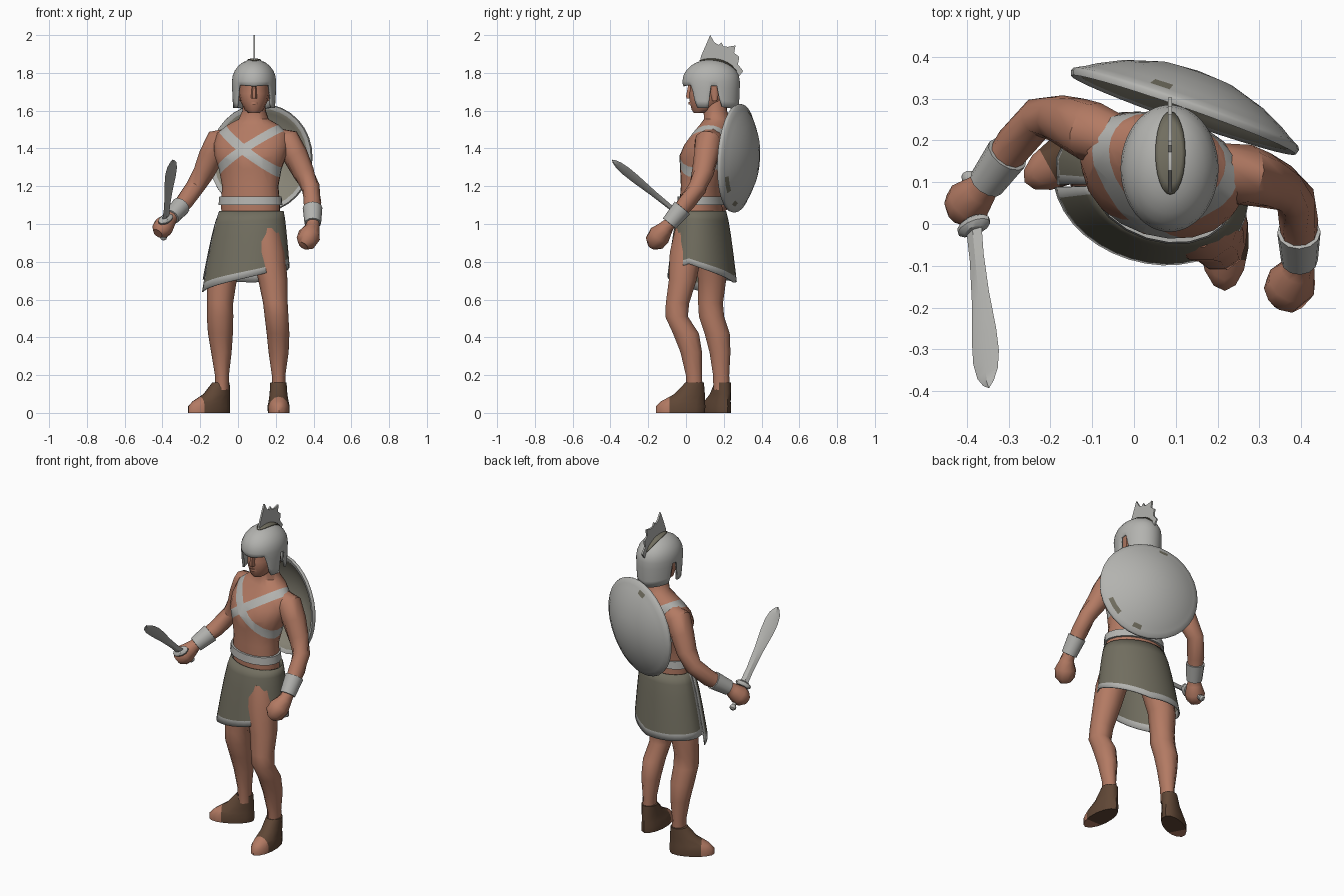
import bpy, bmesh, math
from mathutils import Vector, Matrix, Quaternion

if "Cube" in bpy.data.objects:
    bpy.data.objects.remove(bpy.data.objects["Cube"])

def material(name, rgb):
    m = bpy.data.materials.new(name)
    m.diffuse_color = (*rgb, 1)
    m.use_nodes = True
    m.node_tree.nodes["Principled BSDF"].inputs["Base Color"].default_value = m.diffuse_color
    return m

MATS = [material("skin", (0.45, 0.195, 0.125)), material("silver", (0.45, 0.45, 0.43)),
        material("olive_cloth", (0.165, 0.155, 0.115)), material("brown_leather", (0.115, 0.062, 0.036)),
        material("shield_lining", (0.27, 0.255, 0.2))]
SKIN, SILVER, OLIVE, BROWN, LINING = range(5)
YAW = -0.305   # the trunk is turned towards its right


def finish(name, bm, angle=45, solid=0, matrix=None):
    bmesh.ops.remove_doubles(bm, verts=bm.verts, dist=1e-5)
    bmesh.ops.recalc_face_normals(bm, faces=bm.faces)
    me = bpy.data.meshes.new(name)
    bm.to_mesh(me)
    bm.free()
    for m in MATS:
        me.materials.append(m)
    ob = bpy.data.objects.new(name, me)
    bpy.context.collection.objects.link(ob)
    if matrix:
        ob.matrix_world = matrix
    if solid:
        mod = ob.modifiers.new("thickness", 'SOLIDIFY')
        mod.thickness, mod.offset = solid, -1
    bpy.ops.object.select_all(action='DESELECT')
    ob.select_set(True)
    bpy.context.view_layer.objects.active = ob
    bpy.ops.object.shade_smooth_by_angle(angle=math.radians(angle))
    return ob


def grid(rows, mat, closed=True, cap=True):
    """Skin rows of points with quads; mat is an index or rule(row, column)."""
    bm = bmesh.new()
    vs = [[bm.verts.new(p) for p in r] for r in rows]
    n = len(rows[0])
    for i in range(len(rows) - 1):
        for j in range(n if closed else n - 1):
            k = (j + 1) % n
            f = bm.faces.new((vs[i][j], vs[i][k], vs[i + 1][k], vs[i + 1][j]))
            f.material_index = mat(i, j) if callable(mat) else mat
    if cap:
        for i, r in ((0, vs[0]), (len(rows) - 2, vs[-1])):
            bm.faces.new(r).material_index = mat(i, 0) if callable(mat) else mat
    return bm


def loft(rings, n, mat, yaw=None, cap=True):
    """Rings (x, y, z, rx[, ry]); level and turned by yaw, or square to the path."""
    rows, pts = [], [Vector(r[:3]) for r in rings]
    for i, r in enumerate(rings):
        if yaw is None:
            q = (pts[min(i + 1, len(pts) - 1)] - pts[max(i - 1, 0)]).to_track_quat('Z', 'Y')
        else:
            q = Quaternion((0, 0, 1), yaw)
        rows.append([pts[i] + q @ Vector((r[3] * math.cos(a), r[-1] * math.sin(a), 0))
                     for a in (2 * math.pi * j / n for j in range(n))])
    return grid(rows, mat, cap=cap)


def cut(bm, co, no):
    bmesh.ops.bisect_plane(bm, geom=bm.verts[:] + bm.edges[:] + bm.faces[:], plane_co=co, plane_no=no)


def interp(keys, x):
    for (a, p), (b, q) in zip(keys, keys[1:]):
        if x <= b:
            return p + (q - p) * (x - a) / (b - a)
    return keys[-1][1]


# Torso and neck, with crossed chest straps cut into the surface
bm = loft([(.07, .09, .95, .15, .11), (.066, .078, 1.1, .162, .108), (.065, .085, 1.2, .153, .108),
           (.065, .098, 1.29, .17, .125), (.066, .112, 1.36, .195, .142), (.07, .13, 1.42, .205, .132),
           (.075, .15, 1.48, .195, .105), (.08, .163, 1.525, .14, .085), (.083, .166, 1.555, .08, .07),
           (.085, .155, 1.6, .062, .062), (.085, .15, 1.68, .06, .062)], 20, SKIN, YAW)
side = Vector((math.cos(YAW), math.sin(YAW), 0))
mid = Vector((.07, .13, 1.395))
straps = [(side * (s * .7) + Vector((0, 0, 1))).normalized() for s in (1, -1)]
for no in straps:
    for d in (-.024, .024):
        cut(bm, mid + no * d, no)
for f in bm.faces:
    c = f.calc_center_median()
    if any(abs((c - mid).dot(no)) < .0235 for no in straps) and 1.2 < c.z < 1.56:
        f.material_index = SILVER
finish("torso", bm)

# Belt
finish("belt", loft([(.066, .078, z, .158 + o, .105 + o) for z, o in
                     ((1.1, 0), (1.1, .016), (1.145, .012), (1.145, 0))], 20, SILVER, YAW), 30)

# Arms with closed fists, and bracers
left_arm = [(.2, .135, 1.45, .06), (.262, .118, 1.435, .074), (.305, .106, 1.36, .067),
            (.348, .088, 1.27, .058), (.386, .06, 1.19, .049), (.394, .005, 1.115, .047),
            (.396, -.09, 1.0, .035), (.392, -.11, .975, .042), (.378, -.14, .94, .06),
            (.36, -.165, .905, .055), (.345, -.178, .885, .03)]
right_arm = [(-.04, .2, 1.45, .06), (-.105, .222, 1.435, .072), (-.142, .238, 1.36, .066),
             (-.182, .252, 1.27, .057), (-.228, .255, 1.195, .049), (-.285, .192, 1.115, .047),
             (-.355, .095, 1.035, .035), (-.368, .08, 1.018, .042), (-.395, .053, .985, .056),
             (-.412, .035, .965, .05), (-.425, .022, .95, .028)]
for name, arm in (("left", left_arm), ("right", right_arm)):
    finish(name + "_arm", loft(arm, 10, SKIN))
    a, b = Vector(arm[5]), Vector(arm[6])   # forearm and wrist, radius included
    p, q = a.lerp(b, .25), a.lerp(b, .98)
    finish(name + "_bracer", loft([(*p[:3], .04), (*p.lerp(q, .01)[:3], .052),
                                   (*q.lerp(p, .01)[:3], .044), (*q[:3], .03)], 12, SILVER), 30)

# Legs
left_leg = [(.14, .03, .98, .09), (.16, .0, .85, .09), (.185, -.018, .7, .077), (.198, -.045, .58, .065),
            (.204, -.05, .51, .063), (.212, .0, .42, .06, .072), (.215, .028, .32, .053, .06),
            (.215, .042, .2, .036, .045), (.215, .045, .12, .036, .045)]
right_leg = [(.01, .12, .98, .09), (-.045, .135, .85, .09), (-.085, .138, .7, .078), (-.095, .13, .58, .069),
             (-.095, .135, .51, .07), (-.093, .165, .42, .066, .07), (-.088, .18, .32, .054, .058),
             (-.085, .186, .2, .037, .045), (-.085, .188, .12, .037, .045)]
for name, leg in (("left", left_leg), ("right", right_leg)):
    finish(name + "_leg", loft(leg, 10, SKIN, 0))

# Shoes with bare toes: level outlines stacked upwards
for name, heel, toe in (("left_shoe", (.213, .1), (.217, -.16)), ("right_shoe", (-.045, .22), (-.262, .1))):
    h = Vector((*heel, 0))
    d = Vector((*toe, 0)) - h
    L = d.length
    d.normalize()
    rings = []
    for z, back, front, w in ((0, .0, 1, .058), (.035, -.01, 1, .06), (.06, .0, .9, .054),
                              (.1, .0, .62, .048), (.16, .02, .4, .044)):
        c = h + d * (L * (back + front) / 2)
        rings.append((c.x, c.y, z, L * (front - back) / 2, w))
    bm = loft(rings, 14, BROWN, math.atan2(d.y, d.x))
    cut(bm, h + d * L * .72, d)
    for f in bm.faces:
        if (f.calc_center_median() - h).dot(d) > L * .72 and f.normal.z > -.5:
            f.material_index = SKIN
    finish(name, bm)

# Wrapped skirt: an open sheet with a sloping hem and a silver border
HEM = [(-158, .64), (-60, .73), (0, .79), (45, .74), (90, .69), (200, .71)]
cols = [-158, -150] + list(range(-140, 190, 10)) + [192, 200]
rot = Quaternion((0, 0, 1), YAW)
rows = []
for t in (0, .15, .35, .6, .9, 1):
    row = []
    for a in cols:
        r, k = math.radians(a), t ** .75
        out = .965 if a > 180 else 1
        off = Vector(((.176 + .062 * k) * math.cos(r), (.122 + .056 * k) * math.sin(r), 0)) * out
        hem = interp(HEM, a)
        row.append(Vector((.07 - .03 * k, .085, 1.07 + (hem - 1.07) * t)) + rot @ off)
    rows.append(row)
last = len(cols) - 2
finish("skirt", grid(rows, lambda i, j: SILVER if i == 4 or j in (0, last) else OLIVE, False, False), 45, .006)

# Head and nose
finish("head", loft([(.085, .075, 1.588, .03, .035), (.085, .09, 1.605, .05, .062), (.085, .115, 1.65, .072, .098),
                     (.085, .125, 1.69, .08, .11), (.085, .13, 1.715, .08, .108), (.085, .13, 1.78, .085, .115)],
                    14, SKIN, 0))
finish("nose", loft([(.085, .025, 1.665, .017, .024), (.085, .022, 1.675, .018, .026),
                     (.085, .025, 1.735, .01, .015)], 6, SKIN, 0))
finish("mouth", loft([(.085, .035, z, .025, .022) for z in (1.632, 1.645)], 8, SKIN, 0))
for s in (-1, 1):
    finish("ear", loft([(.085 + s * .08, .152, z, .012, w) for z, w in ((1.65, .012), (1.69, .022), (1.73, .02))],
                       8, SKIN, 0))

# Helmet: dome whose lower edge forms brow, cheek guards, ear gaps and neck guard
EDGE = [(0, 1.728), (45, 1.735), (52, 1.65), (60, 1.615), (84, 1.615), (90, 1.73), (104, 1.73), (110, 1.62), (180, 1.6)]
rows = []
for t in [i / 10 for i in range(11)]:
    row = []
    for j in range(60):
        a = j * 6
        edge = interp(EDGE, min(a, 360 - a))
        if t <= .6:
            p = t / .6 * math.pi / 2
            r, z = math.sin(p), 1.755 + .117 * math.cos(p)
        else:
            k = (t - .6) / .4
            r, z = 1 - .05 * k * k, 1.755 + (edge - 1.755) * k
        ar = math.radians(a)
        row.append((.085 + .117 * r * math.sin(ar), .133 - .152 * r * math.cos(ar), z))
    rows.append(row)
finish("helmet", grid(rows, SILVER, True, False), 45, .012)

# Crest seat: a thin oval plate following the dome
rows = []
for t in (0, .25, .5, .75, 1):
    row = []
    for j in range(24):
        a = 2 * math.pi * j / 24
        x, y = .087 + .036 * t * math.cos(a), .17 + .1 * t * math.sin(a)
        z = 1.76 + .117 * math.sqrt(max(0, 1 - ((x - .085) / .117) ** 2 - ((y - .133) / .152) ** 2))
        row.append((x, y, z))
    rows.append(row)
finish("crest_seat", grid(rows, OLIVE, True, False), 45, .004)

# Jagged crest
prof = [(.07, 1.84), (.08, 1.89), (.128, 2.0), (.15, 1.962), (.172, 1.948), (.188, 1.962), (.198, 1.94),
        (.222, 1.938), (.262, 1.945), (.255, 1.905), (.282, 1.885), (.275, 1.845), (.303, 1.81), (.272, 1.77), (.18, 1.82)]
finish("crest", grid([[(x, y, z) for y, z in prof] for x in (.081, .091)], SILVER), 30)

# Round shield on the back, revolved from a profile
n = Vector((.33, .94, -.06)).normalized()
s = Vector((n.y, -n.x, 0)).normalized()
up = s.cross(n)
centre = Vector((.122, .272, 1.348))
shape = [(0, .1), (.09, .092), (.18, .064), (.24, .034), (.262, .02), (.285, .008), (.289, 0), (.285, -.012),
         (.262, -.006), (.24, .012), (.17, .05), (.09, .076), (0, .085)]
def shield_colour(i, j):
    if i >= 8:
        return LINING
    return OLIVE if i == 3 and j in (28, 29, 25, 9) else SILVER
rows = [[centre + s * (r * math.cos(a)) + up * (r * math.sin(a)) + n * h
         for a in (2 * math.pi * j / 32 for j in range(32))] for r, h in shape]
finish("shield", grid(rows, shield_colour, True, False), 45)

# Sword, built upright then laid into the right hand
hand, tip = Vector((-.388, .045, .985)), Vector((-.347, -.392, 1.34))
d = (tip - hand).normalized()
u = d.cross(Vector((1, 0, 0)))
u = u if u.z > 0 else -u
w = Vector((1, 0, 0)) * .77 + u * .6
w = (w - d * w.dot(d)).normalized()
v = d.cross(w)
M = Matrix.Translation(hand) @ Matrix((w, v, d)).transposed().to_4x4()
L = (tip - hand).length
blade = [(.06, .023), (.16, .021), (.28, .026), (.4, .037), (.47, .039), (.52, .031), (.55, .016), (L, .001)]
finish("sword_blade", loft([(0, 0, z, r, min(r, .007)) for z, r in blade], 4, SILVER, 0), 30, 0, M)
finish("sword_guard", loft([(0, 0, z, a, b) for z, a, b in
                            ((.05, .035, .02), (.058, .045, .026), (.07, .045, .026), (.08, .028, .015))],
                           12, SILVER, 0), 40, 0, M)
finish("sword_grip", loft([(0, 0, z, r) for z, r in ((-.1, .008), (-.092, .018), (-.078, .018), (-.07, .011), (.06, .013))],
                          10, SILVER, 0), 40, 0, M)
